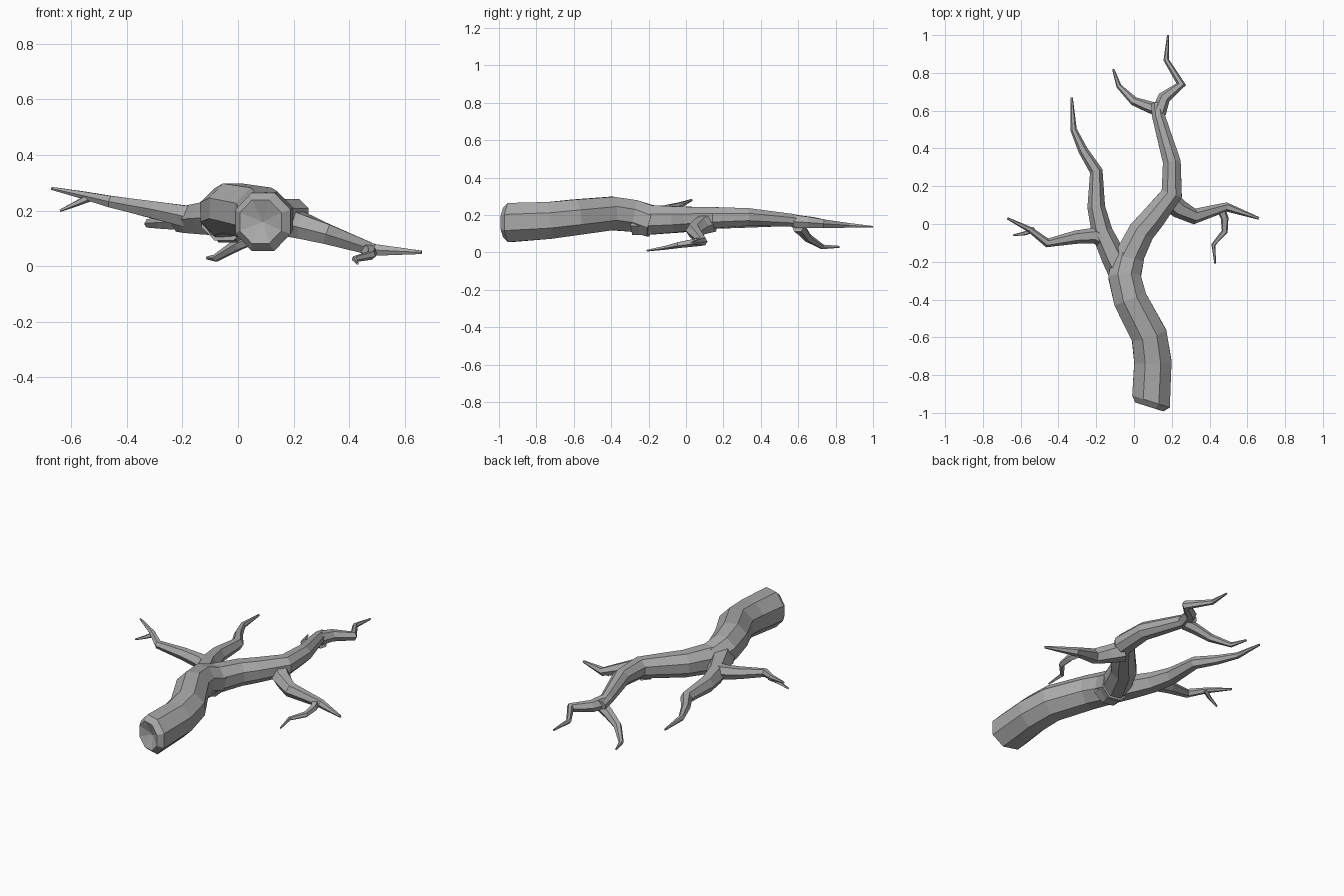
import bpy, bmesh, math
from mathutils import Vector

cube = bpy.data.objects.get("Cube")
if cube:
    bpy.data.objects.remove(cube, do_unlink=True)

grey = (.4, .4, .4, 1)
bark = bpy.data.materials.new("grey_bark")
bark.use_nodes = True
bark.diffuse_color = grey
bark.node_tree.nodes["Principled BSDF"].inputs["Base Color"].default_value = grey


def blend(ends, share):
    """Value between a start and an end."""
    start, end = ends
    return start + (end - start) * share


def make_ring(bm, centre, direction, radius, sides):
    """Regular polygon across the limb, with a flat side on top."""
    across = direction.cross(Vector((0, 0, 1))).normalized()
    upward = across.cross(direction).normalized()
    corners = []
    for step in range(sides):
        angle = math.tau * (step + .5) / sides + math.pi / 2
        offset = across * math.cos(angle) + upward * math.sin(angle)
        corners.append(bm.verts.new(centre + radius * offset))
    return corners


def close_end(bm, ring, centre):
    """Fan of triangles from a ring to a point."""
    tip = bm.verts.new(centre)
    for step, corner in enumerate(ring):
        bm.faces.new((ring[step - 1], corner, tip))


def limb(name, plan, heights, radii, sides=6, bow=0, cut=None):
    """Faceted limb over a plan path, with ruled height, bow and taper."""
    flat = [Vector((x, y, 0)) for x, y in plan]
    lengths = [0]
    for here, there in zip(flat, flat[1:]):
        lengths.append(lengths[-1] + (there - here).length)
    shares = [length / lengths[-1] for length in lengths]
    points = []
    for spot, share in zip(flat, shares):
        rise = blend(heights, share) + bow * math.sin(math.pi * share * share)
        points.append(spot + Vector((0, 0, rise)))

    # Each ring faces along the average of its two neighbouring segments
    segments = [(b - a).normalized() for a, b in zip(points, points[1:])]
    before = segments[:1] + segments
    after = segments + segments[-1:]
    directions = [(a + b).normalized() for a, b in zip(before, after)]
    if cut:
        directions[0] = Vector(cut).normalized()

    bm = bmesh.new()
    rings = []
    for point, direction, share in zip(points, directions, shares):
        rings.append(make_ring(bm, point, direction, blend(radii, share), sides))

    # A cut end gets a bevelled rim around a shallow dish
    base = points[0]
    if cut:
        face = base - directions[0] * .03
        rings.insert(0, make_ring(bm, face, directions[0], radii[0] * .75, sides))

    for first, second in zip(rings, rings[1:]):
        for step in range(sides):
            bm.faces.new((first[step - 1], first[step], second[step], second[step - 1]))
    close_end(bm, rings[0], base)
    close_end(bm, rings[-1], points[-1])
    bmesh.ops.recalc_face_normals(bm, faces=bm.faces)

    mesh = bpy.data.meshes.new(name)
    bm.to_mesh(mesh)
    bm.free()
    mesh.materials.append(bark)
    bpy.context.collection.objects.link(bpy.data.objects.new(name, mesh))


# Thick trunk with the sawn end at the front
limb("trunk",
     [(.09, -.94), (.1, -.73), (.08, -.59), (-.02, -.4), (-.05, -.28), (-.03, -.18)],
     heights=(.16, .165), radii=(.113, .09), sides=8, bow=.045, cut=(.3, .95, 0))

# Left fork, its tip and its drooping twig
limb("left_fork",
     [(-.05, -.28), (-.03, -.18), (.04, -.04), (.1, .03), (.2, .16),
      (.2, .33), (.13, .57), (.12, .64)],
     heights=(.175, .16), radii=(.09, .033), sides=8, bow=.025)
limb("left_fork_tip",
     [(.13, .59), (.16, .67), (.25, .74), (.17, .87), (.18, 1)],
     heights=(.165, .137), radii=(.04, .005))
limb("left_fork_twig",
     [(.14, .6), (.08, .62), (0, .65), (-.08, .73), (-.11, .82)],
     heights=(.14, .03), radii=(.036, .006), bow=-.03)

# Low side branch on the left and its twig
limb("left_side_branch",
     [(.18, .13), (.24, .08), (.32, .04), (.49, .09), (.66, .03)],
     heights=(.16, .05), radii=(.058, .007), bow=-.03)
limb("left_side_twig",
     [(.46, .08), (.48, .03), (.48, -.04), (.42, -.11), (.43, -.21)],
     heights=(.06, .01), radii=(.025, .005), sides=5)

# Right fork
limb("right_fork",
     [(-.05, -.28), (-.11, -.17), (-.17, -.04), (-.2, .09), (-.2, .28),
      (-.27, .39), (-.32, .5), (-.33, .67)],
     heights=(.175, .15), radii=(.074, .006))

# Raised side branch on the right and its twig
limb("right_side_branch",
     [(-.14, -.09), (-.21, -.06), (-.31, -.07), (-.46, -.1), (-.55, -.03), (-.67, .03)],
     heights=(.17, .28), radii=(.048, .006))
limb("right_side_twig",
     [(-.53, -.03), (-.58, -.05), (-.64, -.06)],
     heights=(.25, .2), radii=(.016, .005), sides=5)
